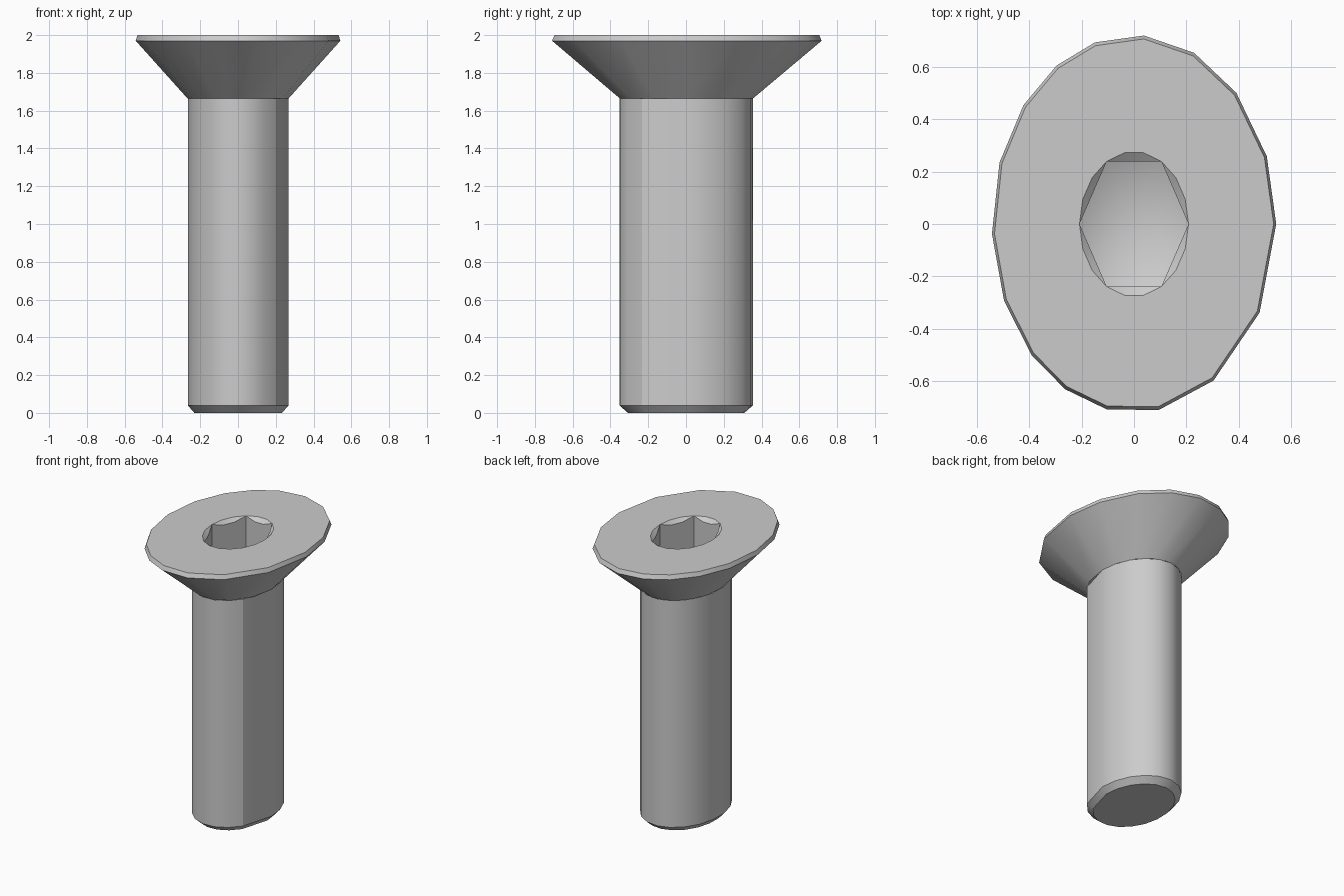
import bpy, bmesh
from math import sin, cos, pi, radians, sqrt

if "Cube" in bpy.data.objects:
    bpy.data.objects.remove(bpy.data.objects["Cube"])

steel = bpy.data.materials.new("steel grey")
steel.use_nodes = True
steel.diffuse_color = (0.6, 0.6, 0.6, 1)
steel.node_tree.nodes["Principled BSDF"].inputs["Base Color"].default_value = (0.6, 0.6, 0.6, 1)

OVAL = 0.753  # width of the oval section relative to its depth


def ring(bm, radius, z, angles):
    return [bm.verts.new((OVAL * radius * cos(a), radius * sin(a), z)) for a in angles]


def band(bm, lower, upper):
    """Quads joining two closed rings of equal length."""
    n = len(lower)
    for i in range(n):
        j = (i + 1) % n
        bm.faces.new((lower[i], lower[j], upper[j], upper[i]))


def loop_edges(bm, verts):
    return [bm.edges.get((v, verts[i - 1])) for i, v in enumerate(verts)]


def finish(bm, name, crease):
    mesh = bpy.data.meshes.new(name)
    bm.to_mesh(mesh)
    bm.free()
    obj = bpy.data.objects.new(name, mesh)
    bpy.context.collection.objects.link(obj)
    mesh.materials.append(steel)
    bpy.ops.object.select_all(action="DESELECT")
    obj.select_set(True)
    bpy.context.view_layer.objects.active = obj
    bpy.ops.object.shade_smooth_by_angle(angle=radians(crease))


# Shaft: one wide facet at the front left, even facets elsewhere, chamfered tip
SIDES = 17
shaft_angles = [radians(319) * i / SIDES for i in range(SIDES + 1)]
bm = bmesh.new()
tip, wall, neck = [ring(bm, r, z, shaft_angles)
                   for r, z in ((0.31, 0), (0.356, 0.04), (0.356, 1.665))]
band(bm, tip, wall)
band(bm, wall, neck)
bm.faces.new(tip[::-1])
finish(bm, "shaft", 26)

# Head: countersunk cone with a thin bevelled rim of uneven facets
rim_angles = [radians(a) for a in (0, 21, 44, 65, 86, 106, 123, 141, 161, 183,
                                   204, 224, 241, 259, 280, 304, 332)]
bm = bmesh.new()
base, rim, top = [ring(bm, r, z, rim_angles)
                  for r, z in ((0.356, 1.665), (0.72, 1.97), (0.707, 2))]
band(bm, base, rim)
band(bm, rim, top)

# Socket: round mouth, chamfer cut by a hexagon, hexagonal walls, conical floor
R, STEPS, FLOOR, CENTRE = 0.276, 3, 1.76, 1.64
mouth = ring(bm, R, 2, [2 * pi * i / (6 * STEPS) for i in range(6 * STEPS)])
deep = ring(bm, R, FLOOR, [pi * i / 3 for i in range(6)])
centre = bm.verts.new((0, 0, CENTRE))
for s in range(6):
    arc = [mouth[(s * STEPS + k) % len(mouth)] for k in range(STEPS + 1)]
    a, b = arc[0].co, arc[-1].co
    scallop = [arc[0]]
    for k in range(1, STEPS):
        p = a.lerp(b, k / STEPS)
        p.z -= 0.75 * (R - sqrt((p.x / OVAL) ** 2 + p.y ** 2))
        scallop.append(bm.verts.new(p))
    scallop.append(arc[-1])
    for k in range(STEPS):
        corners = (arc[k], arc[k + 1], scallop[k + 1], scallop[k])
        bm.faces.new(list(dict.fromkeys(corners)))
    left, right = deep[s], deep[(s + 1) % 6]
    bm.faces.new(scallop + [right, left])
    bm.faces.new((left, right, centre))

# Flat top between the rim and the socket mouth
bmesh.ops.triangle_fill(bm, use_beauty=True, normal=(0, 0, 1),
                        edges=loop_edges(bm, top) + loop_edges(bm, mouth))
bmesh.ops.recalc_face_normals(bm, faces=bm.faces)
finish(bm, "socket_head", 32)
